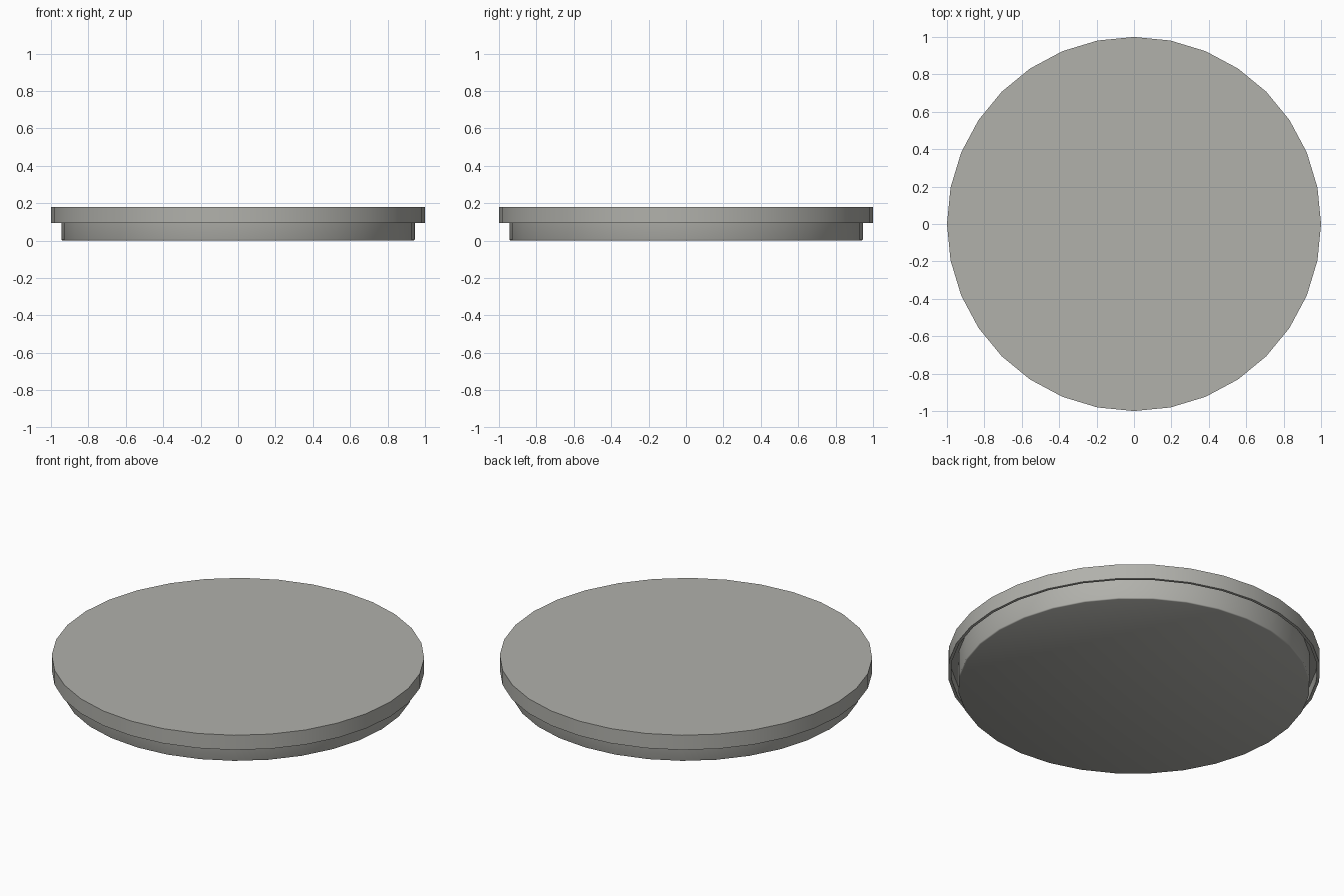
import bpy, math

if "Cube" in bpy.data.objects:
    bpy.data.objects.remove(bpy.data.objects["Cube"])

SIDES = 32

grey = bpy.data.materials.new("warm_grey")
grey.diffuse_color = (0.44, 0.44, 0.41, 1)
grey.use_nodes = True
grey.node_tree.nodes["Principled BSDF"].inputs["Base Color"].default_value = grey.diffuse_color


def lathe(name, profile):
    """Revolve an (r, z) profile around z and close both ends with flat caps."""
    verts = [(r * math.cos(2 * math.pi * i / SIDES), r * math.sin(2 * math.pi * i / SIDES), z)
             for r, z in profile for i in range(SIDES)]
    faces = []
    for k in range(len(profile) - 1):
        a, b = k * SIDES, (k + 1) * SIDES
        for i in range(SIDES):
            j = (i + 1) % SIDES
            faces.append((a + i, a + j, b + j, b + i))
    # end caps
    faces.append(tuple(reversed(range(SIDES))))
    last = (len(profile) - 1) * SIDES
    faces.append(tuple(range(last, last + SIDES)))
    mesh = bpy.data.meshes.new(name)
    mesh.from_pydata(verts, [], faces)
    mesh.materials.append(grey)
    obj = bpy.data.objects.new(name, mesh)
    bpy.context.collection.objects.link(obj)
    bpy.ops.object.select_all(action='DESELECT')
    obj.select_set(True)
    bpy.context.view_layer.objects.active = obj
    bpy.ops.object.shade_smooth_by_angle(angle=math.radians(40))
    return obj


# hollow cap: thin top plate with a thin rim hanging down
lathe("lid_cap", [(0.984, 0.16), (0.984, 0.093), (1.0, 0.093), (1.0, 0.18)])

# plug inside the rim, with a tiny rounded bottom edge
lathe("lid_plug", [(0.939, 0.0), (0.943, 0.002), (0.945, 0.006), (0.945, 0.16)])
